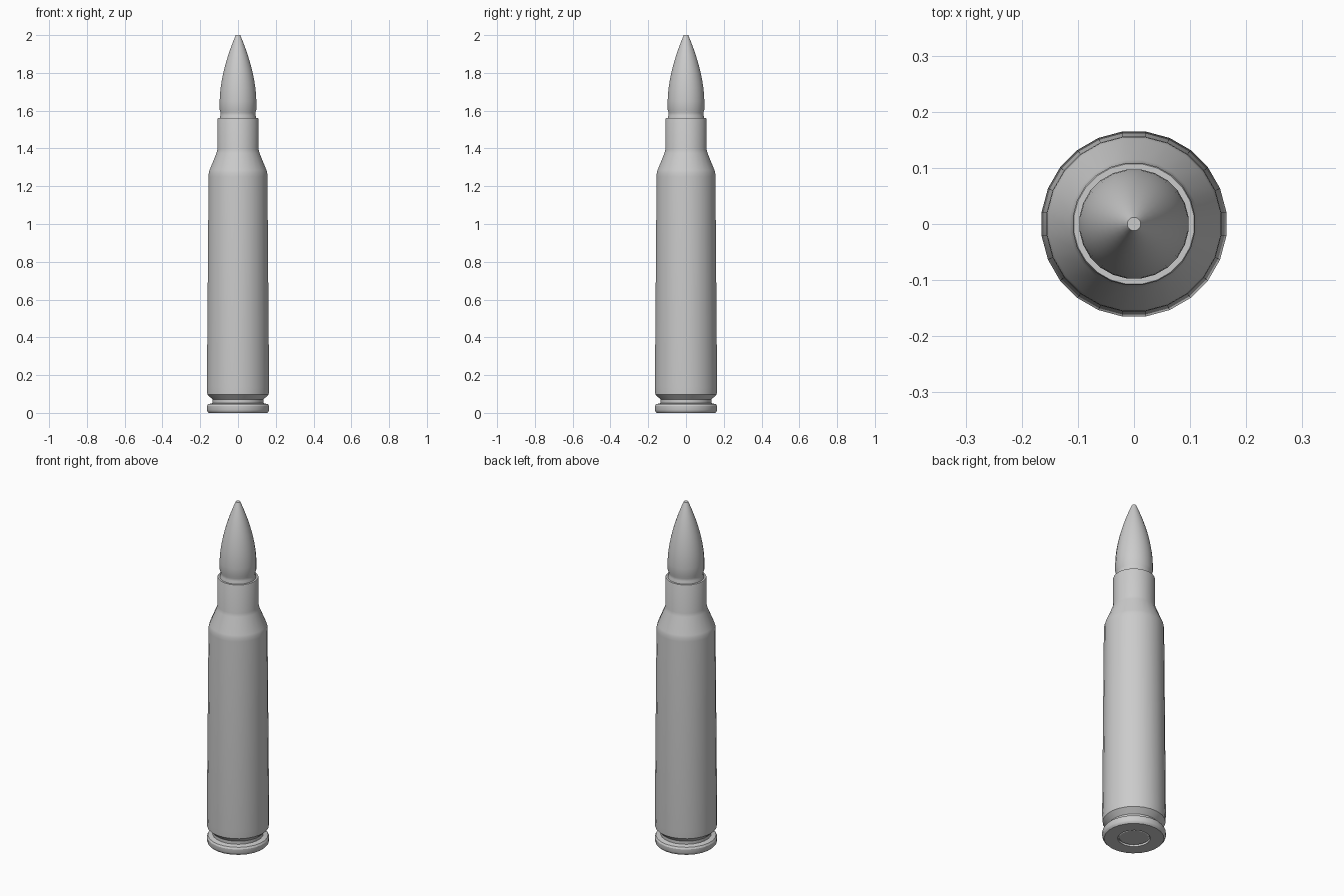
import bpy, bmesh
from math import pi, cos, sin

if "Cube" in bpy.data.objects:
    bpy.data.objects.remove(bpy.data.objects["Cube"])

SIDES = 24


def lathe(name, profile):
    """Revolve (radius, z) points around z; ends at radius > 0 are capped."""
    bm = bmesh.new()
    rings = []
    for r, z in profile:
        rings.append([bm.verts.new((r * cos(2 * pi * (i + .5) / SIDES),
                                    r * sin(2 * pi * (i + .5) / SIDES), z))
                      for i in range(SIDES)])
    for a, b in zip(rings, rings[1:]):
        for i in range(SIDES):
            j = (i + 1) % SIDES
            bm.faces.new((a[i], a[j], b[j], b[i]))
    bm.faces.new(rings[0][::-1])
    bm.faces.new(rings[-1])
    bmesh.ops.recalc_face_normals(bm, faces=bm.faces)
    mesh = bpy.data.meshes.new(name)
    bm.to_mesh(mesh)
    bm.free()
    ob = bpy.data.objects.new(name, mesh)
    bpy.context.collection.objects.link(ob)
    bpy.ops.object.select_all(action='DESELECT')
    ob.select_set(True)
    bpy.context.view_layer.objects.active = ob
    bpy.ops.object.shade_smooth_by_angle(angle=pi / 6)
    return ob


# Case: recessed base pocket, rim, groove, tapered body, shoulder and neck
lathe("case", [
    (.085, .012), (.085, 0), (.156, 0), (.163, .007), (.166, .015), (.166, .036),
    (.160, .046), (.135, .052), (.135, .070), (.164, .098), (.166, .14),
    (.157, 1.25), (.156, 1.27), (.152, 1.285), (.115, 1.375), (.110, 1.395),
    (.110, 1.555), (.108, 1.56), (.097, 1.56)])

# Primer disc set in the base pocket
lathe("primer", [(.074, .004), (.080, .008), (.080, .02)])

# Pointed tip with a shallow groove above the case mouth
ogive = [(.012 + .086 * (1 - t ** 1.75), 1.65 + .352 * t - .002 * t)
         for t in [i / 10 for i in range(11)]]
lathe("pointed_tip", [(.097, 1.54), (.097, 1.565), (.093, 1.575),
                      (.093, 1.59), (.098, 1.605)] + ogive)
